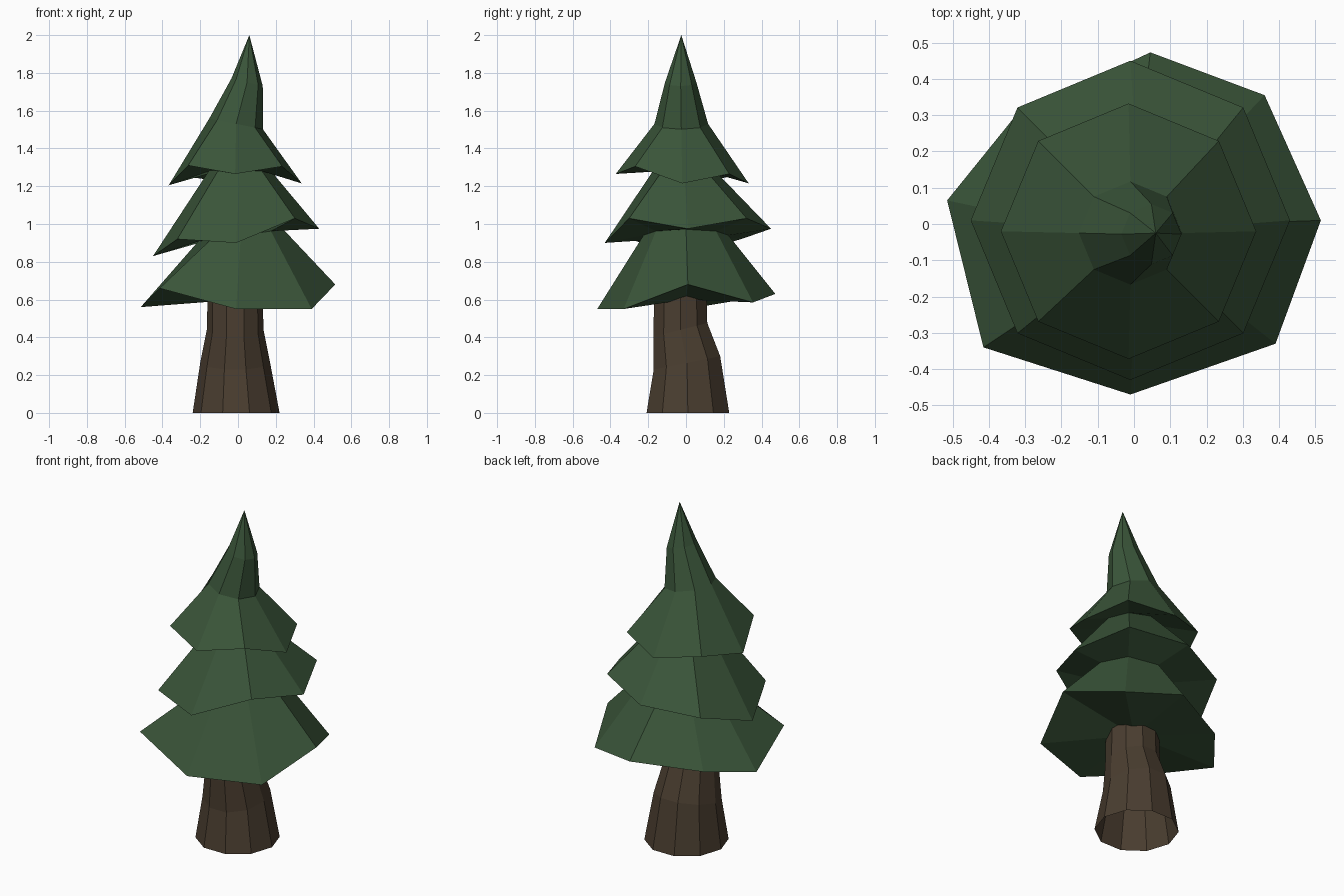
import bpy
import bmesh
from math import cos, sin, pi

cube = bpy.data.objects.get("Cube")
if cube:
    bpy.data.objects.remove(cube, do_unlink=True)


def make_material(name, colour):
    material = bpy.data.materials.new(name)
    material.use_nodes = True
    material.diffuse_color = colour
    material.node_tree.nodes["Principled BSDF"].inputs["Base Color"].default_value = colour
    return material


def ring(centre, radius, height, sides=8, lean_x=0, lean_y=0):
    """Regular ring; height is one value (optionally leaning) or one per corner."""
    points = []
    for i in range(sides):
        angle = 2 * pi * i / sides
        dx, dy = radius * cos(angle), radius * sin(angle)
        z = height[i] if isinstance(height, list) else height + lean_x * dx + lean_y * dy
        points.append((centre[0] + dx, centre[1] + dy, z))
    return points


def loft(name, rings, material, bottom=None, tip=None):
    """Skin consecutive rings, optionally closing the ends with a fan to a point."""
    bm = bmesh.new()
    loops = [[bm.verts.new(p) for p in points] for points in rings]
    sides = len(loops[0])
    for lower, upper in zip(loops, loops[1:]):
        for i in range(sides):
            j = (i + 1) % sides
            bm.faces.new((lower[i], lower[j], upper[j], upper[i]))
    if bottom:
        centre = bm.verts.new(bottom)
        for i in range(sides):
            bm.faces.new((centre, loops[0][(i + 1) % sides], loops[0][i]))
    if tip:
        peak = bm.verts.new(tip)
        for i in range(sides):
            bm.faces.new((loops[-1][i], loops[-1][(i + 1) % sides], peak))
    mesh = bpy.data.meshes.new(name)
    bm.to_mesh(mesh)
    bm.free()
    mesh.materials.append(material)
    obj = bpy.data.objects.new(name, mesh)
    bpy.context.scene.collection.objects.link(obj)
    return obj


bark = make_material("bark_brown", (0.068, 0.047, 0.029, 1))
needles = make_material("needle_green", (0.042, 0.09, 0.041, 1))

# Trunk: open, flared and slightly bent
loft("trunk", [
    ring((-0.01, 0.01), 0.23, 0, sides=10),
    ring((-0.015, 0.005), 0.185, 0.265, sides=10, lean_y=0.2),
    ring((-0.015, -0.03), 0.15, 0.44, sides=10, lean_y=0.25),
    ring((-0.015, -0.03), 0.145, 0.66, sides=10),
], bark)

# Foliage: uneven skirts joined by narrow necks, ending in a bent tip
lowest_skirt = [
    (0.515, 0.01, 0.68), (0.36, 0.355, 0.585), (0.045, 0.473, 0.63), (-0.325, 0.3, 0.6),
    (-0.515, 0.065, 0.56), (-0.415, -0.34, 0.66), (-0.01, -0.47, 0.55), (0.39, -0.33, 0.55),
]
middle_skirt = ring((-0.01, 0.01), 0.44, [0.975, 1.03, 0.975, 0.93, 0.83, 0.92, 0.9, 1.03])
upper_skirt = ring((-0.015, -0.02), 0.352, [1.215, 1.265, 1.215, 1.25, 1.205, 1.31, 1.265, 1.305])
loft("foliage", [
    lowest_skirt,
    ring((0.015, 0), 0.225, 0.94, lean_x=0.14),
    middle_skirt,
    ring((0.01, -0.01), 0.165, 1.28),
    upper_skirt,
    ring((-0.01, -0.025), 0.142, 1.53, lean_x=-0.2),
    ring((0.048, -0.028), 0.083, 1.75, lean_x=-0.24),
], needles, bottom=(0, 0, 0.6), tip=(0.06, -0.025, 2))
